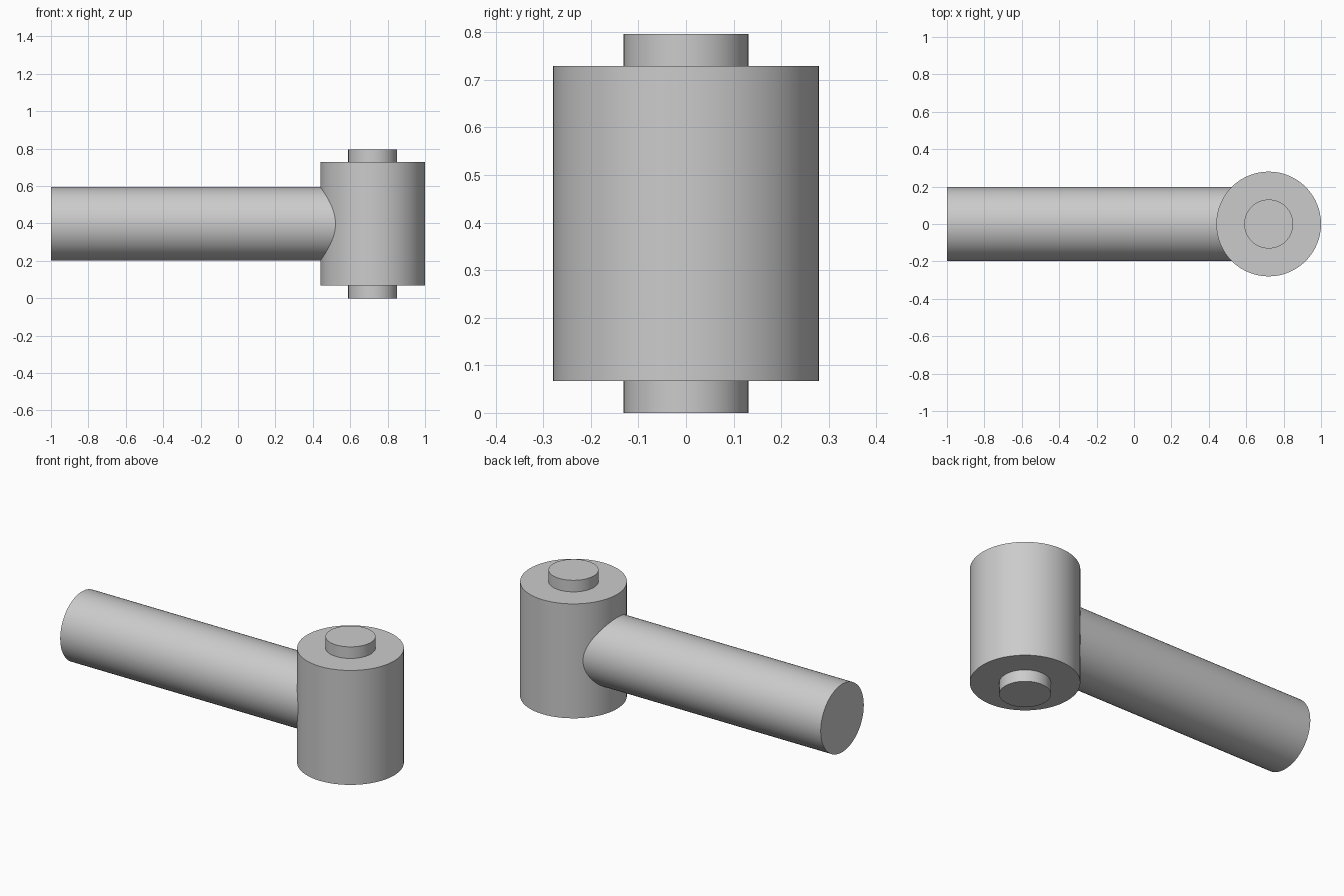
import bpy
import math

cube = bpy.data.objects.get("Cube")
if cube:
    bpy.data.objects.remove(cube, do_unlink=True)

# Single plain grey finish
GREY = (0.6, 0.6, 0.6, 1.0)
grey = bpy.data.materials.new("plain_grey")
grey.use_nodes = True
grey.diffuse_color = GREY
bsdf = next(n for n in grey.node_tree.nodes if n.type == 'BSDF_PRINCIPLED')
bsdf.inputs["Base Color"].default_value = GREY
bsdf.inputs["Roughness"].default_value = 0.6

HEAD_X = 0.72
MID_Z = 0.398


def cylinder(name, radius, length, center, along_x=False):
    """Smooth-sided cylinder with crisp rims, upright or lying along x."""
    turn = (0, math.pi / 2, 0) if along_x else (0, 0, 0)
    bpy.ops.mesh.primitive_cylinder_add(
        vertices=64, radius=radius, depth=length, location=center, rotation=turn)
    part = bpy.context.object
    part.name = part.data.name = name
    part.data.materials.append(grey)
    bpy.ops.object.transform_apply(location=False, rotation=True, scale=False)
    bpy.ops.object.shade_smooth_by_angle(angle=math.radians(30))
    return part


# Upright barrel with a pin showing at both ends
cylinder("barrel", 0.28, 0.662, (HEAD_X, 0, MID_Z))
cylinder("pin", 0.131, 2 * MID_Z, (HEAD_X, 0, MID_Z))

# Round arm running from the free end into the barrel
ARM_START, ARM_END = -1.0, 0.6
cylinder("arm", 0.197, ARM_END - ARM_START,
         ((ARM_START + ARM_END) / 2, 0, MID_Z), along_x=True)
